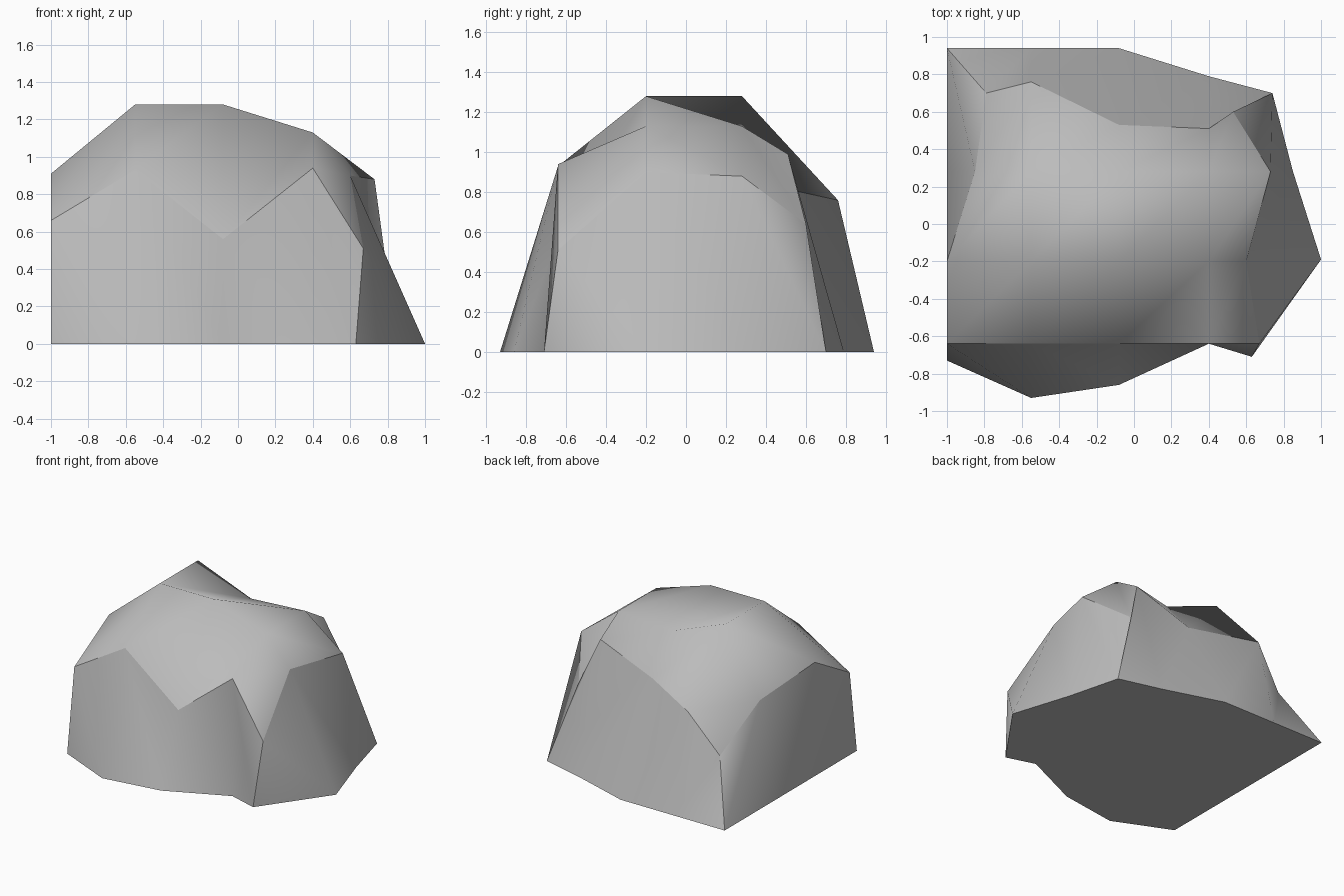
import bpy
import bmesh

# Remove the default object only
default_cube = bpy.data.objects.get("Cube")
if default_cube:
    bpy.data.objects.remove(default_cube, do_unlink=True)


def make_material(name, colour):
    material = bpy.data.materials.new(name)
    material.use_nodes = True
    material.diffuse_color = colour
    material.node_tree.nodes["Principled BSDF"].inputs["Base Color"].default_value = colour
    return material


stone_grey = make_material("stone_grey", (0.5, 0.5, 0.5, 1.0))

# Crown of the rock: rows run front to back, columns run from -x to +x
crown_rows = [
    [(-1, -.64, .66), (-.55, -.64, .93), (-.08, -.64, .56), (.4, -.64, .94), (.67, -.64, .51)],
    [(-1, -.2, .91), (-.55, -.2, 1.28), (-.08, -.2, 1.28), (.4, -.2, 1.13), (.6, -.2, .9)],
    [(-.85, .28, .75), (-.55, .28, 1.28), (-.08, .28, 1.1), (.4, .28, 1.13), (.73, .28, .88)],
    [(-.79, .7, .45), (-.55, .76, .76), (-.08, .53, .81), (.4, .51, .99), (.53, .6, .64)],
]

# Footprint, anticlockwise from the front corner at -x
footprint = [
    (-1, -.73), (-.55, -.93), (-.08, -.86), (.4, -.64), (.63, -.71),
    (1, -.19), (.85, .28), (.74, .7),
    (.4, .79), (-.08, .94), (-.55, .94), (-1, .94),
    (-1, .28), (-1, -.2),
]

bm = bmesh.new()
wall_layer = bm.faces.layers.int.new("wall")
crown = [[bm.verts.new(point) for point in row] for row in crown_rows]
base = [bm.verts.new((x, y, 0)) for x, y in footprint]


def add_face(verts, wall):
    face = bm.faces.new(verts)
    face[wall_layer] = wall
    face.smooth = True


def add_quad(a, b, c, d, wall):
    """Two triangles sharing the diagonal from a to c."""
    add_face((a, b, c), wall)
    add_face((a, c, d), wall)


# Crown surface
TOP, BOTTOM = 0, 5
for near, far in zip(crown, crown[1:]):
    for i in range(len(near) - 1):
        add_quad(near[i], near[i + 1], far[i + 1], far[i], TOP)

# Four walls joining the crown's rim to the footprint
last_row, last_col = len(crown) - 1, len(crown[0]) - 1
rim = crown[0] + [row[last_col] for row in crown[1:]]
rim += crown[last_row][-2::-1] + [row[0] for row in crown[-2:0:-1]]
corners = [0, last_col, last_col + last_row, 2 * last_col + last_row]
count = len(rim)
for i in range(count):
    j = (i + 1) % count
    wall = sum(i >= corner for corner in corners)
    if wall <= 2:
        add_quad(rim[i], base[i], base[j], rim[j], wall)
    else:
        add_quad(base[i], base[j], rim[j], rim[i], wall)

# Flat underside
add_face(list(reversed(base)), BOTTOM)

# Smooth inside each side, hard edges where the sides meet
for edge in bm.edges:
    edge.smooth = len({face[wall_layer] for face in edge.link_faces}) == 1

bm.faces.layers.int.remove(wall_layer)
mesh = bpy.data.meshes.new("rock")
bm.to_mesh(mesh)
bm.free()
mesh.materials.append(stone_grey)
rock = bpy.data.objects.new("rock", mesh)
bpy.context.collection.objects.link(rock)
